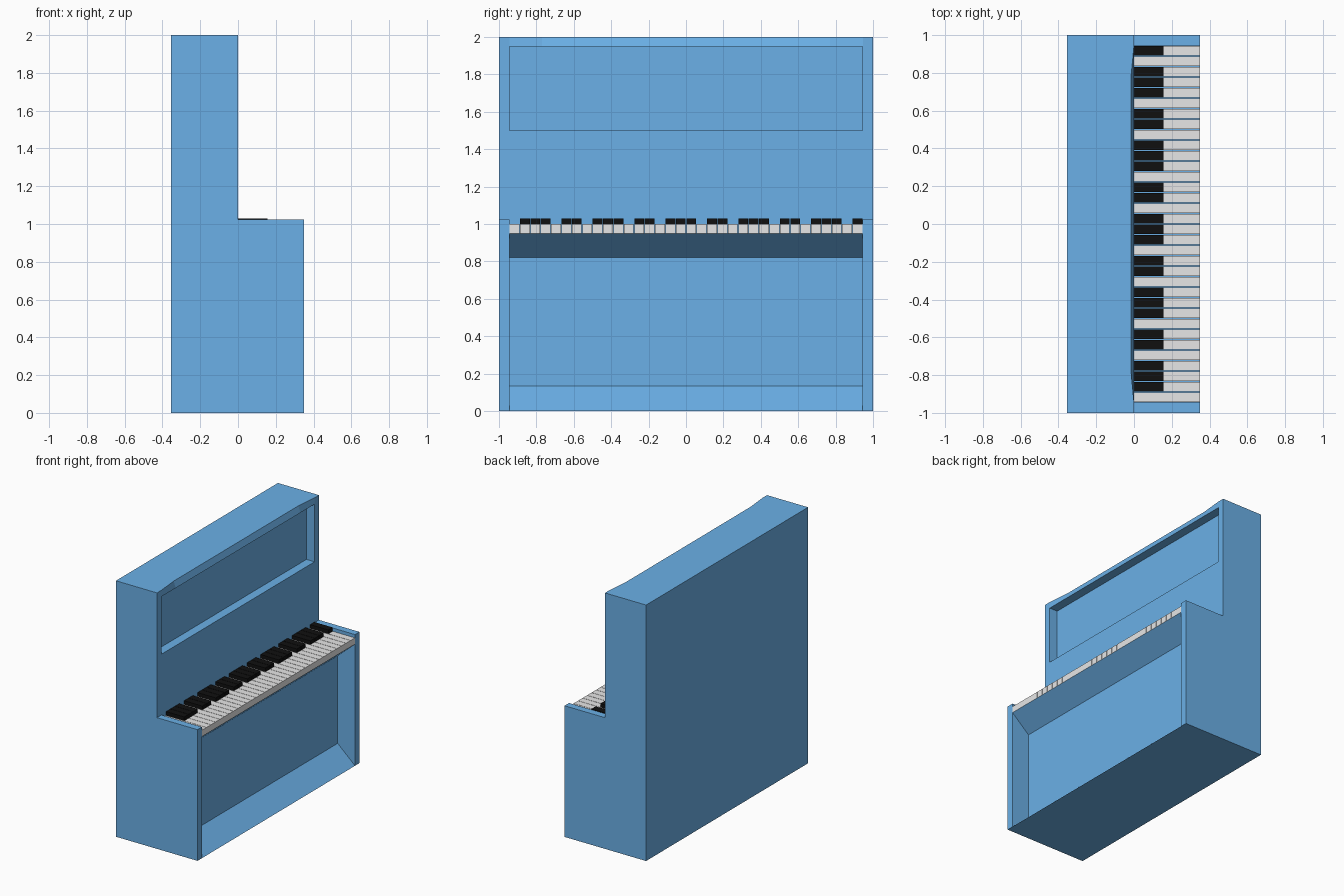
import bpy, bmesh
from mathutils import Matrix

cube = bpy.data.objects.get("Cube")
if cube:
    bpy.data.objects.remove(cube, do_unlink=True)


def material(name, rgb):
    mat = bpy.data.materials.new(name)
    mat.use_nodes = True
    mat.diffuse_color = (*rgb, 1)
    mat.node_tree.nodes["Principled BSDF"].inputs["Base Color"].default_value = (*rgb, 1)
    return mat


BLUE = material("blue paint", (0.147, 0.434, 0.8))
WHITE = material("white key", (0.8, 0.8, 0.8))
BLACK = material("black key", (0.005, 0.005, 0.005))


def finish(bm, name, mat):
    bmesh.ops.recalc_face_normals(bm, faces=bm.faces)
    mesh = bpy.data.meshes.new(name)
    bm.to_mesh(mesh)
    bm.free()
    mesh.materials.append(mat)
    obj = bpy.data.objects.new(name, mesh)
    bpy.context.collection.objects.link(obj)
    return obj


def loft(name, sections, mat):
    """Join matching (x, z) profiles placed along y and cap both ends."""
    bm = bmesh.new()
    rings = [[bm.verts.new((x, y, z)) for x, z in profile] for y, profile in sections]
    for a, b in zip(rings, rings[1:]):
        for i in range(len(a)):
            j = (i + 1) % len(a)
            bm.faces.new((a[i], a[j], b[j], b[i]))
    bm.faces.new(rings[0])
    bm.faces.new(rings[-1])
    return finish(bm, name, mat)


def boxes(name, spans, mat):
    """One mesh of boxes, each given as (low corner, high corner)."""
    bm = bmesh.new()
    for lo, hi in spans:
        size = [h - l for l, h in zip(lo, hi)]
        mid = [(h + l) / 2 for l, h in zip(lo, hi)]
        bmesh.ops.create_cube(bm, size=1, matrix=Matrix.LocRotScale(mid, None, size))
    return finish(bm, name, mat)


BACK, FRONT, INNER, BED = -0.355, 0.35, 0.945, 0.95


# Case: sloped lower recess, key bed, upper recess and lid lip
def case_profile(lip_x):
    return [(BACK, 0), (FRONT, 0), (0.2, 0.135), (0.2, 0.82), (FRONT, BED), (0, BED),
            (0, 1.5), (-0.07, 1.5), (-0.07, 1.95), (0, 1.95), (lip_x, 2), (BACK, 2)]


loft("case", [(-INNER, case_profile(0)), (-0.77, case_profile(-0.017)),
              (0.77, case_profile(-0.017)), (INNER, case_profile(0))], BLUE)

# L-shaped side panels with raised cheeks beside the keys
side = [(BACK, 0), (FRONT, 0), (FRONT, 1.025), (0, 1.025), (0, 2), (BACK, 2)]
for label, s in (("left", 1), ("right", -1)):
    loft(label + "_side_panel", [(s * INNER, side), (s, side)], BLUE)

# Keyboard
COUNT, GAP = 34, 0.0015
pitch = 2 * INNER / COUNT
white, black = [], []
for i in range(COUNT):
    y0 = -INNER + i * pitch + GAP
    y1 = y0 + pitch - 2 * GAP
    white.append(((0, y0, BED), (FRONT, y1, 1.0)))
    if i % 7 not in (0, 4):
        black.append(((0, y0, 1.0), (0.157, y1, 1.03)))
boxes("white_keys", white, WHITE)
boxes("black_keys", black, BLACK)
